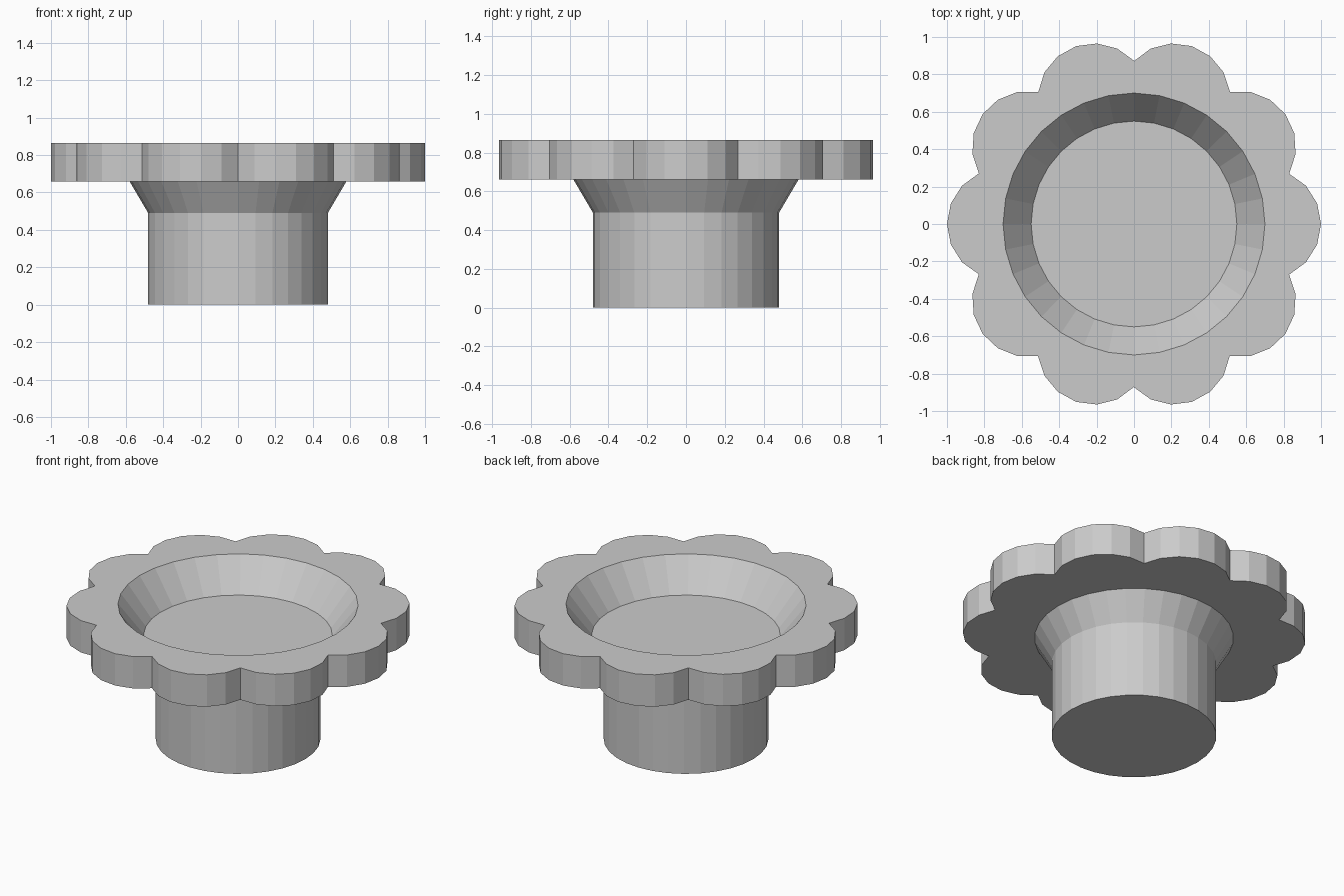
import bpy, bmesh
from math import sin, cos, pi, radians

if "Cube" in bpy.data.objects:
    bpy.data.objects.remove(bpy.data.objects["Cube"])

SIDES = 32
PETALS = 10
Z_LOW, Z_TOP = 0.66, 0.865

bm = bmesh.new()


def make_loop(points, z):
    """Closed loop of vertices; returns (verts, edges)."""
    vs = [bm.verts.new((x, y, z)) for x, y in points]
    es = [bm.edges.new((vs[i], vs[(i + 1) % len(vs)])) for i in range(len(vs))]
    return vs, es


def circle(r):
    return [(r * cos(2 * pi * i / SIDES), r * sin(2 * pi * i / SIDES)) for i in range(SIDES)]


def petals():
    """Scalloped outline: one six-sided arc per petal."""
    pts = []
    for p in range(PETALS):
        a = 2 * pi * p / PETALS
        for k in range(-3, 3):
            t = radians(21.5 * k)
            x, y = 0.7 + 0.3 * cos(t), 0.3 * sin(t)
            pts.append((x * cos(a) - y * sin(a), x * sin(a) + y * cos(a)))
    return pts


def wall(a, b):
    n = len(a)
    for i in range(n):
        j = (i + 1) % n
        bm.faces.new((a[i], a[j], b[j], b[i]))


# stem and flared neck
base, _ = make_loop(circle(0.48), 0.0)
neck, _ = make_loop(circle(0.48), 0.49)
flare, flare_e = make_loop(circle(0.58), Z_LOW)
bm.faces.new(base[::-1])
wall(base, neck)
wall(neck, flare)

# petal rim side
low, low_e = make_loop(petals(), Z_LOW)
top, top_e = make_loop(petals(), Z_TOP)
wall(low, top)

# shallow bowl
lip, lip_e = make_loop(circle(0.70), Z_TOP)
floor, _ = make_loop(circle(0.55), 0.67)
wall(lip, floor)
bm.faces.new(floor)

# flat faces of the rim, above and below
for edges, nz in ((low_e + flare_e, -1), (top_e + lip_e, 1)):
    bmesh.ops.triangle_fill(bm, edges=edges, use_beauty=True, normal=(0, 0, nz))

bmesh.ops.recalc_face_normals(bm, faces=bm.faces[:])
mesh = bpy.data.meshes.new("petal_dish_on_stem")
bm.to_mesh(mesh)
bm.free()
obj = bpy.data.objects.new("petal_dish_on_stem", mesh)
bpy.context.collection.objects.link(obj)
